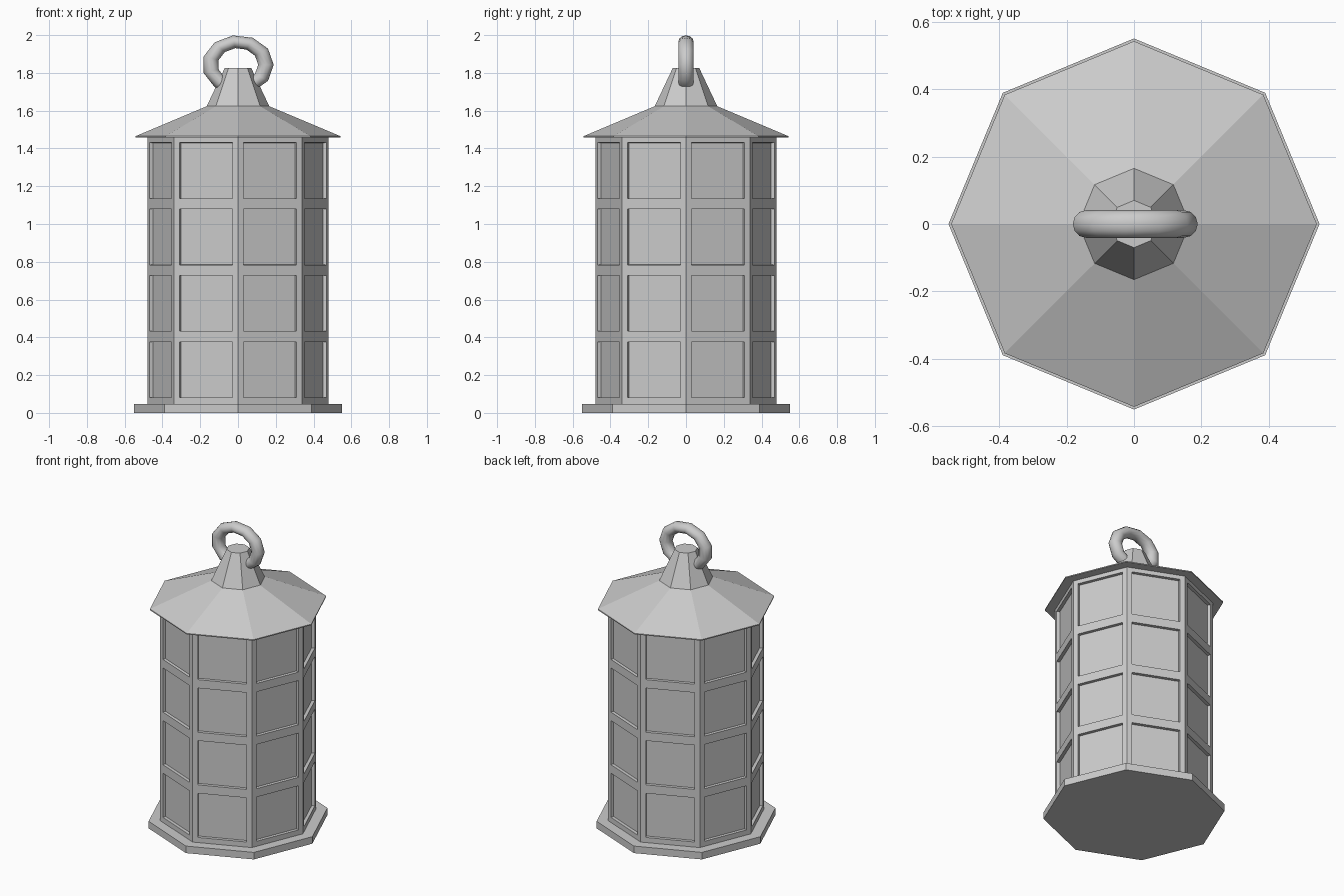
import bpy, bmesh, math
from mathutils import Vector

if "Cube" in bpy.data.objects:
    bpy.data.objects.remove(bpy.data.objects["Cube"])

SIDES = 8


def corner(i, r, z):
    a = math.tau * i / SIDES
    return Vector((r * math.cos(a), r * math.sin(a), z))


def make_object(name, bm):
    bmesh.ops.remove_doubles(bm, verts=bm.verts, dist=1e-5)
    bmesh.ops.recalc_face_normals(bm, faces=bm.faces)
    mesh = bpy.data.meshes.new(name)
    bm.to_mesh(mesh)
    bm.free()
    obj = bpy.data.objects.new(name, mesh)
    bpy.context.collection.objects.link(obj)
    return obj


def octagon_stack(name, profile):
    """Closed octagonal solid through (radius, height) rings."""
    bm = bmesh.new()
    rings = [[bm.verts.new(corner(i, r, z)) for i in range(SIDES)] for r, z in profile]
    for a, b in zip(rings, rings[1:]):
        for i in range(SIDES):
            j = (i + 1) % SIDES
            bm.faces.new((a[i], a[j], b[j], b[i]))
    bm.faces.new(rings[0][::-1])
    bm.faces.new(rings[-1])
    return make_object(name, bm)


# Base plate, roof and neck
octagon_stack("base_plate", [(0.55, 0), (0.55, 0.047)])
octagon_stack("roof", [(0.542, 1.458), (0.542, 1.465), (0.155, 1.628)])
octagon_stack("neck", [(0.165, 1.625), (0.07, 1.826)])

# Lantern body: each side is a lattice with four recessed panes
columns = [0, 0.088, 0.912, 1]
rows = [0.04]
for k in range(4):
    rows += [0.081 + 0.3515 * k, 0.376 + 0.3515 * k]
rows.append(1.46)
bm = bmesh.new()
panes = []
for i in range(SIDES):
    grid = [[bm.verts.new(corner(i, 0.48, z).lerp(corner(i + 1, 0.48, z), s))
             for s in columns] for z in rows]
    for r in range(len(rows) - 1):
        for c in range(3):
            f = bm.faces.new((grid[r][c], grid[r][c + 1], grid[r + 1][c + 1], grid[r + 1][c]))
            if c == 1 and r % 2 == 1:
                panes.append(f)
bm.normal_update()
bmesh.ops.inset_individual(bm, faces=panes, thickness=0.001, depth=-0.02)
make_object("lantern_body", bm)

# Hanging ring, slightly flattened, its lower part sunk in the neck
bpy.ops.mesh.primitive_torus_add(major_segments=11, minor_segments=12, major_radius=0.148,
                                 minor_radius=0.041, location=(0, 0, 1.843),
                                 rotation=(math.pi / 2, 0, 0))
ring = bpy.context.object
ring.name = "hanging_ring"
ring.scale = (1, 0.83, 1)
bpy.ops.object.shade_smooth()
